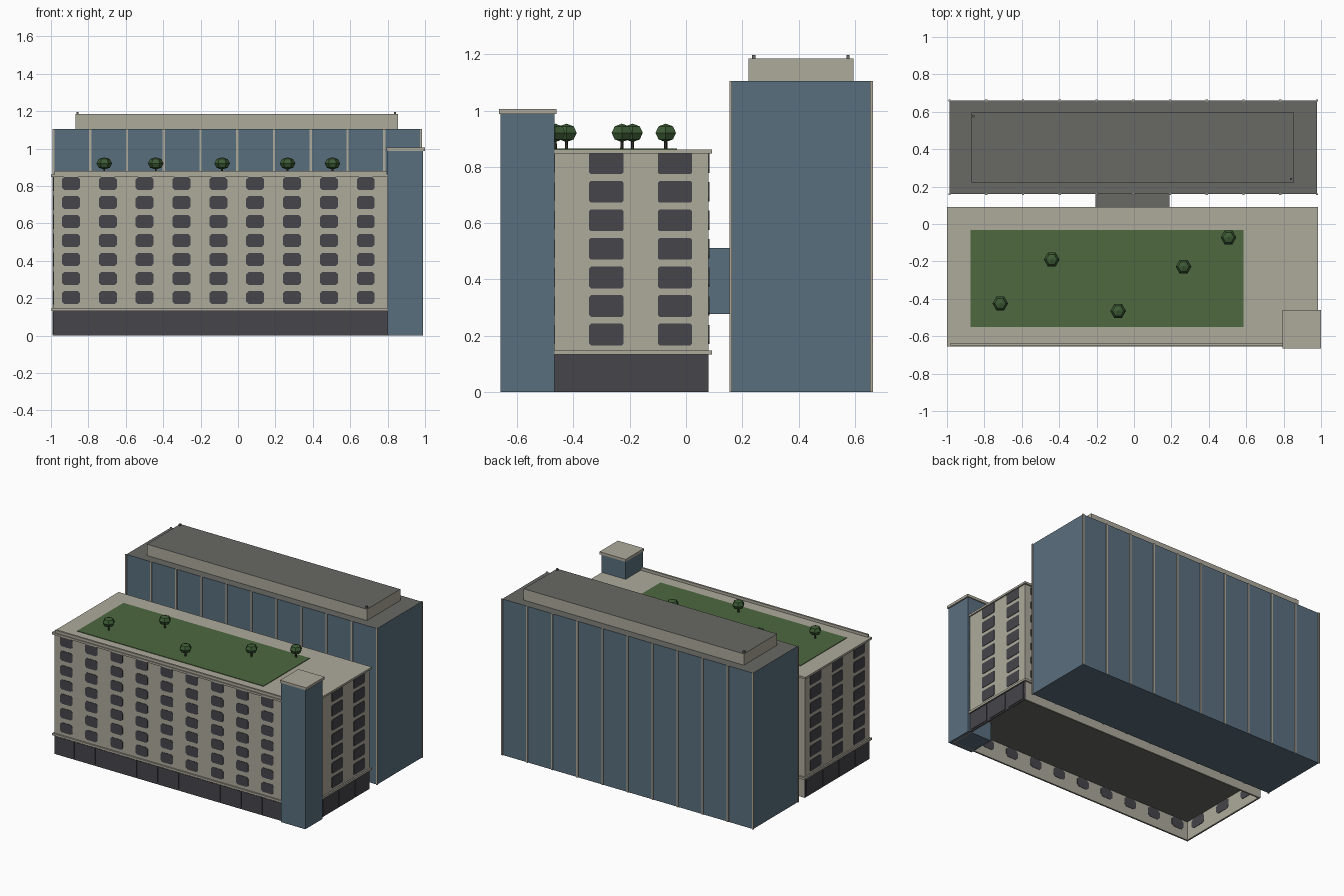
import bpy
import bmesh
from mathutils import Matrix, Vector

default = bpy.data.objects.get("Cube")
if default:
    bpy.data.objects.remove(default, do_unlink=True)


def material(name, r, g, b):
    m = bpy.data.materials.new(name)
    m.use_nodes = True
    m.diffuse_color = (r, g, b, 1)
    m.node_tree.nodes["Principled BSDF"].inputs["Base Color"].default_value = (r, g, b, 1)
    return m


STONE = material("beige stone", 0.42, 0.40, 0.33)
BLUE = material("blue glass", 0.102, 0.159, 0.209)
DARK = material("dark glazing", 0.061, 0.060, 0.070)
ROOF = material("grey roofing", 0.138, 0.141, 0.127)
GRASS = material("lawn green", 0.074, 0.138, 0.050)
LEAF = material("leaf green", 0.047, 0.105, 0.036)
BARK = material("dark bark", 0.045, 0.040, 0.030)


def finish(name, bm, *mats):
    mesh = bpy.data.meshes.new(name)
    bm.to_mesh(mesh)
    bm.free()
    for m in mats:
        mesh.materials.append(m)
    obj = bpy.data.objects.new(name, mesh)
    bpy.context.collection.objects.link(obj)
    return obj


def add_box(bm, x, y, z):
    size = Matrix.Diagonal((x[1] - x[0], y[1] - y[0], z[1] - z[0], 1))
    centre = Vector((sum(x) / 2, sum(y) / 2, sum(z) / 2))
    bmesh.ops.create_cube(bm, size=1, matrix=Matrix.Translation(centre) @ size)


def box(name, x, y, z, mat, cap=None, cap_normal=1):
    """Box; faces whose normal points along cap_normal in z take the cap material."""
    bm = bmesh.new()
    add_box(bm, x, y, z)
    bm.normal_update()
    for f in bm.faces:
        f.material_index = int(cap is not None and f.normal.z * cap_normal > 0.5)
    return finish(name, bm, *([mat, cap] if cap else [mat]))


def plates(name, origin, u, places, w, h, chamfer, depth, mat):
    """Chamfered plates on a wall; u runs along it and u x up points outward."""
    u, up = Vector(u), Vector((0, 0, 1))
    n = u.cross(up)
    bm = bmesh.new()
    a, b, c = w / 2, h / 2, chamfer
    outline = [(-a + c, -b), (a - c, -b), (a, -b + c), (a, b - c),
               (a - c, b), (-a + c, b), (-a, b - c), (-a, -b + c)]
    for s, t in places:
        base = Vector(origin) + u * s + up * t
        face = bm.faces.new([bm.verts.new(base + u * p + up * q) for p, q in outline])
        top = bmesh.ops.extrude_face_region(bm, geom=[face])["geom"]
        moved = [v for v in top if isinstance(v, bmesh.types.BMVert)]
        bmesh.ops.translate(bm, verts=moved, vec=n * depth)
    bmesh.ops.recalc_face_normals(bm, faces=bm.faces)
    return finish(name, bm, mat)


# Front block: hollow ground storey below a solid upper body
X0, X1, Y0, Y1 = -0.987, 0.975, -0.645, 0.08
FLOOR, TOP, WALL = 0.135, 0.85, 0.012
box("upper_body", (X0, X1), (Y0, Y1), (FLOOR, TOP), STONE, ROOF, -1)
box("ground_front_wall", (X0, X1), (Y0, Y0 + WALL / 2), (0, FLOOR), DARK)
box("ground_left_wall", (X1 - WALL / 2, X1), (Y0, Y1), (0, FLOOR), DARK)
box("ground_right_wall", (X0, X0 + WALL / 2), (Y0, Y1), (0, FLOOR), DARK)
box("ground_back_wall", (X0, X1), (Y1 - WALL, Y1), (0, FLOOR), STONE)
box("front_wall_lining", (X0 + 0.006, X1 - 0.006), (Y0 + 0.006, Y0 + WALL), (0, FLOOR), STONE)
for side, x in (("left", X1 - WALL), ("right", X0 + WALL / 2)):
    box(side + "_wall_lining", (x, x + 0.006), (Y0 + 0.006, Y1 - WALL), (0, FLOOR), STONE)

# Floor band, cornice and front parapet
box("floor_band", (-0.997, 0.985), (-0.655, Y1), (0.133, 0.148), STONE, ROOF, -1)
box("floor_band_back", (-0.997, 0.985), (Y1, 0.092), (0.133, 0.148), STONE)
box("cornice", (-1.0, 0.985), (-0.655, 0.092), (0.847, 0.861), STONE)
box("front_parapet", (-0.98, 0.797), (-0.649, -0.636), (0.86, 0.88), STONE)

# Windows on the four walls
rows = [0.204 + 0.1015 * i for i in range(7)]
cols = [-0.893 + 0.197 * i for i in range(10)]
bays = [-0.283 + 0.244 * i for i in (-1, 0, 1)]
long_grid = [(c, r) for c in cols for r in rows]
side_grid = [(c, r) for c in bays for r in rows]
plates("front_windows", (0, Y0, 0), (1, 0, 0), long_grid, 0.096, 0.069, 0.012, 0.003, DARK)
plates("back_windows", (0, Y1, 0), (-1, 0, 0), [(-c, r) for c, r in long_grid],
       0.096, 0.069, 0.012, 0.003, DARK)
plates("left_windows", (X1, 0, 0), (0, 1, 0), side_grid, 0.122, 0.077, 0.006, 0.003, DARK)
plates("right_windows", (X0, 0, 0), (0, -1, 0), [(-c, r) for c, r in side_grid],
       0.122, 0.077, 0.006, 0.003, DARK)

# Openings on the inside of the ground storey
plates("inner_front_windows", (0, Y0 + WALL, 0), (-1, 0, 0), [(-c, 0.095) for c in cols],
       0.096, 0.069, 0.016, 0.002, DARK)
plates("inner_right_windows", (X0 + WALL, 0, 0), (0, 1, 0), [(c, 0.095) for c in bays],
       0.122, 0.069, 0.016, 0.002, DARK)

# Shopfront panels
plates("front_shop_panels", (0, Y0, 0), (1, 0, 0),
       [(-0.902 + 0.1635 * i, 0.069) for i in range(11)], 0.145, 0.118, 0.001, 0.004, DARK)
shop = [-0.557 + 0.183 * i for i in range(4)]
plates("left_shop_panels", (X1, 0, 0), (0, 1, 0), [(s, 0.069) for s in shop],
       0.15, 0.118, 0.001, 0.004, DARK)
plates("right_shop_panels", (X0, 0, 0), (0, -1, 0), [(-s, 0.069) for s in shop],
       0.15, 0.118, 0.001, 0.004, DARK)

# Corner tower
box("corner_tower", (0.80, 0.99), (-0.66, -0.467), (0, 0.99), BLUE)
box("corner_tower_cap", (0.795, 1.0), (-0.665, -0.46), (0.988, 1.006), STONE)

# Roof garden
box("roof_lawn", (-0.875, 0.585), (-0.55, -0.032), (0.858, 0.865), GRASS)
trees = [(-0.715, -0.425), (-0.44, -0.19), (-0.085, -0.465), (0.265, -0.228), (0.505, -0.072)]
for i, (x, y) in enumerate(trees, 1):
    bm = bmesh.new()
    bmesh.ops.create_cone(bm, cap_ends=True, segments=6, radius1=0.006, radius2=0.005,
                          depth=0.045, matrix=Matrix.Translation((x, y, 0.882)))
    finish(f"tree_trunk_{i}", bm, BARK)
    bm = bmesh.new()
    shape = (Matrix.Translation((x, y, 0.921)) @ Matrix.Diagonal((1, 1, 0.78, 1))
             @ Matrix.Rotation(1.5708, 4, "Z"))
    bmesh.ops.create_uvsphere(bm, u_segments=6, v_segments=4, radius=0.042, matrix=shape)
    finish(f"tree_crown_{i}", bm, LEAF)

# Rear tower block with stone mullions
box("rear_block", (-0.987, 0.978), (0.16, 0.659), (0, 1.105), BLUE, ROOF)
bm = bmesh.new()
for i in range(11):
    x = -0.987 + 0.1965 * i
    for y in (0.159, 0.66):
        add_box(bm, (x - 0.006, x + 0.006), (y - 0.005, y + 0.005), (0, 1.106))
finish("rear_block_mullions", bm, STONE)
box("rooftop_plant_room", (-0.87, 0.855), (0.222, 0.595), (1.105, 1.185), STONE, ROOF)
for name, x, y in (("rear_roof_vent", -0.858, 0.576), ("front_roof_vent", 0.84, 0.241)):
    box(name, (x - 0.006, x + 0.006), (y - 0.006, y + 0.006), (1.185, 1.197), ROOF)

# Link bridge between the blocks
box("link_bridge", (-0.205, 0.19), (0.078, 0.162), (0.277, 0.512), BLUE, ROOF)
